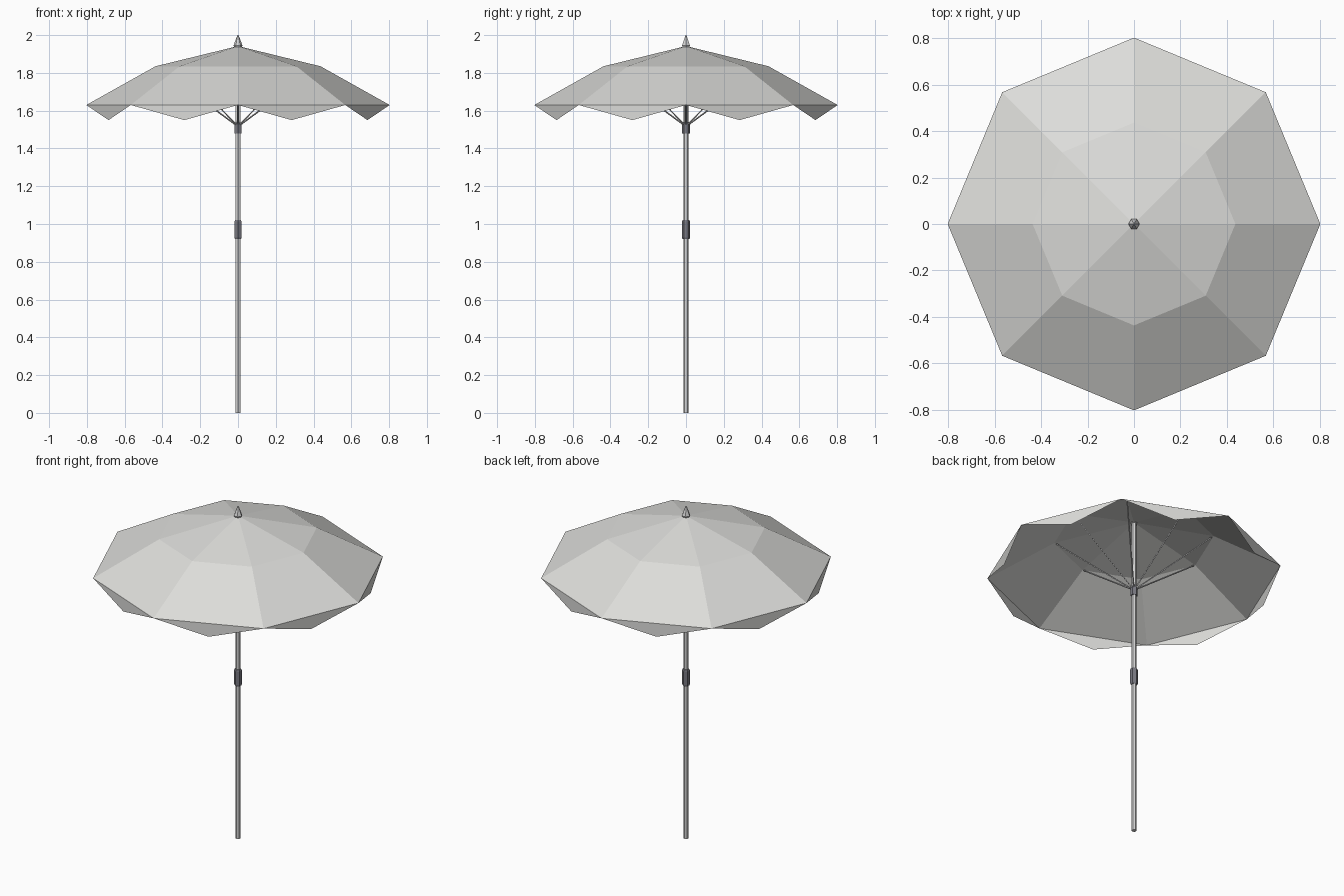
import bpy, bmesh, math
from mathutils import Vector

if "Cube" in bpy.data.objects:
    bpy.data.objects.remove(bpy.data.objects["Cube"])


def material(name, rgb):
    m = bpy.data.materials.new(name)
    m.diffuse_color = (*rgb, 1)
    m.use_nodes = True
    m.node_tree.nodes["Principled BSDF"].inputs["Base Color"].default_value = m.diffuse_color
    return m


CLOTH = material("pale_grey_cloth", (0.72, 0.72, 0.70))
METAL = material("light_metal", (0.66, 0.66, 0.66))
DARK = material("dark_grey", (0.19, 0.19, 0.22))


def add_object(name, bm, mat):
    mesh = bpy.data.meshes.new(name)
    bm.to_mesh(mesh)
    bm.free()
    mesh.materials.append(mat)
    obj = bpy.data.objects.new(name, mesh)
    bpy.context.collection.objects.link(obj)
    return obj


def lathe(name, profile, mat, sides=6, turn=math.pi / 2):
    """Closed faceted solid from (radius, height) pairs, bottom to top."""
    bm = bmesh.new()
    rings = [[bm.verts.new((r * math.cos(turn + math.tau * i / sides),
                            r * math.sin(turn + math.tau * i / sides), z))
              for i in range(sides)] for r, z in profile]
    for low, high in zip(rings, rings[1:]):
        for i in range(sides):
            j = (i + 1) % sides
            bm.faces.new((low[i], low[j], high[j], high[i]))
    bm.faces.new(rings[0][::-1])
    bm.faces.new(rings[-1])
    return add_object(name, bm, mat)


def polar(r, i, z):
    a = math.tau * i / 8
    return Vector((r * math.cos(a), r * math.sin(a), z))


# Pole, collars and finial
lathe("pole", [(0.0145, 0), (0.0145, 1.94)], METAL)
lathe("pole_joint", [(0.018, 0.92), (0.0215, 0.928), (0.0215, 1.012), (0.018, 1.02)], DARK)
lathe("strut_hub", [(0.02, 1.48), (0.02, 1.53), (0.016, 1.54)], DARK)
lathe("finial", [(0.02, 1.935), (0.024, 1.945), (0.003, 2.0)], METAL, turn=0)

# Canopy: eight two-slope panels, each with a hanging triangular flap
bm = bmesh.new()
apex = bm.verts.new((0, 0, 1.942))
inner = [bm.verts.new(polar(0.437, i, 1.835)) for i in range(8)]
outer = [bm.verts.new(polar(0.803, i, 1.63)) for i in range(8)]
for i in range(8):
    j = (i + 1) % 8
    bm.faces.new((apex, inner[i], inner[j]))
    bm.faces.new((inner[i], outer[i], outer[j], inner[j]))
    mid = (outer[i].co + outer[j].co) / 2
    tip = bm.verts.new((mid.x, mid.y, 1.55))
    bm.faces.new((outer[i], tip, outer[j]))
add_object("canopy", bm, CLOTH)

# Thin struts from the hub to the canopy fold
for i in range(8):
    start, end = polar(0.012, i, 1.525), polar(0.425, i, 1.828)
    axis = end - start
    bm = bmesh.new()
    bmesh.ops.create_cone(bm, cap_ends=True, segments=4, radius1=0.004,
                          radius2=0.004, depth=axis.length)
    strut = add_object(f"strut_{i + 1}", bm, METAL)
    strut.location = (start + end) / 2
    strut.rotation_euler = axis.to_track_quat('Z', 'Y').to_euler()
